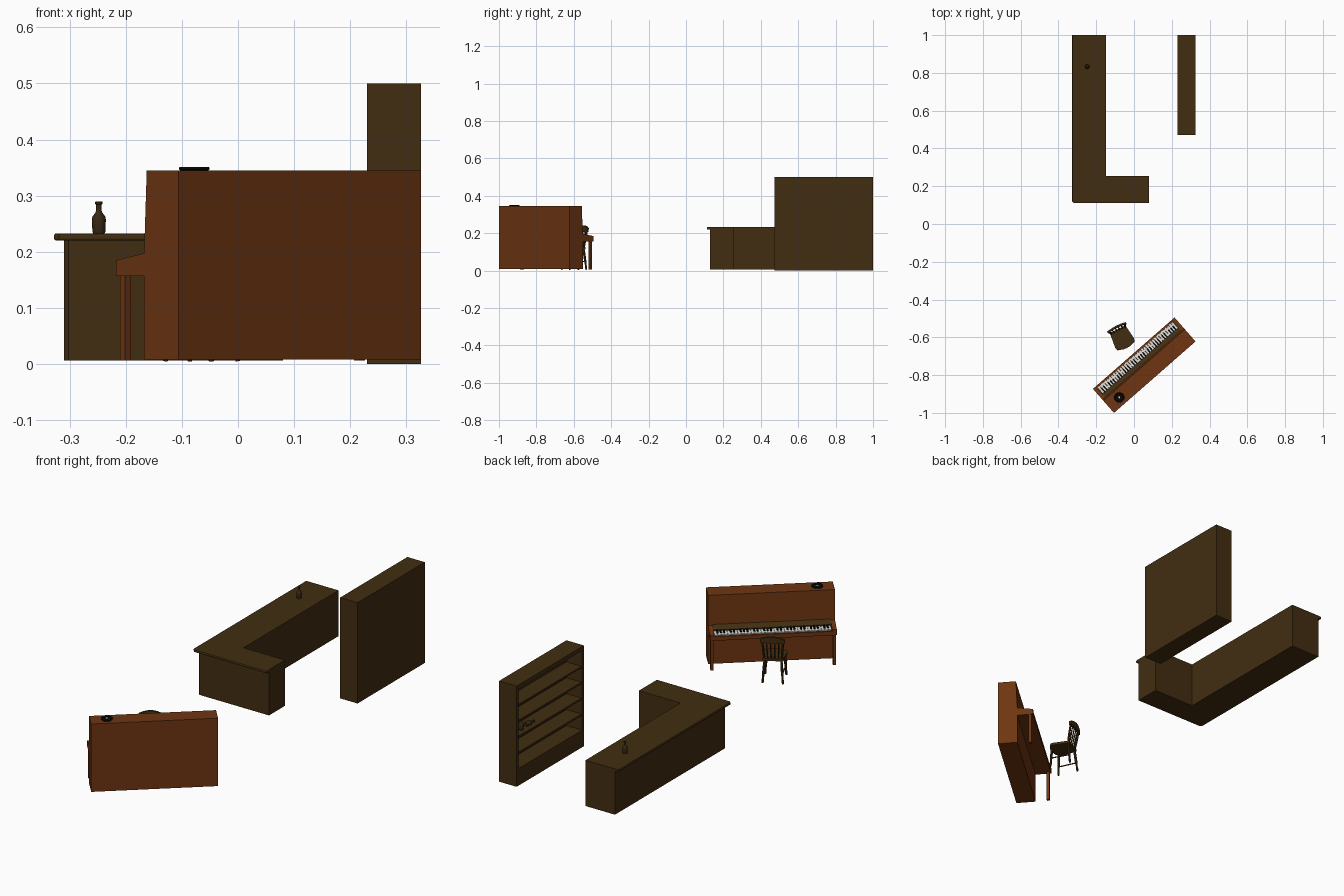
import bpy, bmesh, math
from mathutils import Matrix, Vector

if "Cube" in bpy.data.objects:
    bpy.data.objects.remove(bpy.data.objects["Cube"])


def material(name, rgb):
    m = bpy.data.materials.new(name)
    m.diffuse_color = (*rgb, 1)
    m.use_nodes = True
    m.node_tree.nodes["Principled BSDF"].inputs["Base Color"].default_value = m.diffuse_color
    return m


DARK = material("dark wood", (0.054, 0.027, 0.0056))
RED = material("red brown wood", (0.156, 0.036, 0.0056))
WHITE = material("ivory white", (0.75, 0.75, 0.72))
BLACK = material("black", (0.003, 0.003, 0.003))
GLASS = material("brown glass", (0.04, 0.02, 0.006))

PIANO = Matrix.Translation((-0.106, -1.0, 0)) @ Matrix.Rotation(math.radians(41.2), 4, 'Z')
CHAIR = Matrix.Translation((-0.065, -0.6, 0.005)) @ Matrix.Rotation(math.radians(27), 4, 'Z')
WORLD = Matrix.Identity(4)


def finish(bm, name, mat, frame=WORLD, smooth=False):
    bmesh.ops.recalc_face_normals(bm, faces=bm.faces)
    me = bpy.data.meshes.new(name)
    bm.to_mesh(me)
    bm.free()
    me.materials.append(mat)
    ob = bpy.data.objects.new(name, me)
    bpy.context.collection.objects.link(ob)
    ob.matrix_world = frame
    if smooth:
        bpy.ops.object.select_all(action='DESELECT')
        ob.select_set(True)
        bpy.context.view_layer.objects.active = ob
        bpy.ops.object.shade_smooth_by_angle(angle=math.radians(40))
    return ob


def add_box(bm, lo, hi):
    c = [(a + b) / 2 for a, b in zip(lo, hi)]
    s = [b - a for a, b in zip(lo, hi)]
    bmesh.ops.create_cube(bm, size=1, matrix=Matrix.Translation(c) @ Matrix.Diagonal((*s, 1)))


def boxes(name, mat, items, frame=WORLD):
    bm = bmesh.new()
    for lo, hi in items:
        add_box(bm, lo, hi)
    return finish(bm, name, mat, frame)


def add_prism(bm, points, offset):
    f = bm.faces.new([bm.verts.new(p) for p in points])
    r = bmesh.ops.extrude_face_region(bm, geom=[f])
    bmesh.ops.translate(bm, vec=offset, verts=[v for v in r['geom'] if isinstance(v, bmesh.types.BMVert)])


def add_lathe(bm, profile, base, top, sides=10):
    """Round part: profile of (radius, fraction along the axis from base to top)."""
    base, top = Vector(base), Vector(top)
    rot = (top - base).to_track_quat('Z', 'Y')
    rings = [[bm.verts.new(base.lerp(top, t) + rot @ Vector((r * math.cos(2 * math.pi * i / sides),
             r * math.sin(2 * math.pi * i / sides), 0))) for i in range(sides)] for r, t in profile]
    for a, b in zip(rings, rings[1:]):
        for i in range(sides):
            j = (i + 1) % sides
            bm.faces.new((a[i], a[j], b[j], b[i]))
    bm.faces.new(rings[0])
    bm.faces.new(rings[-1])


# Bar counter: L-shaped base with a small corner chamfer
bm = bmesh.new()
add_prism(bm, [(-0.31, 1, 0.006), (-0.31, 0.137, 0.006), (-0.302, 0.129, 0.006), (0.08, 0.129, 0.006),
               (0.08, 0.255, 0.006), (-0.148, 0.255, 0.006), (-0.148, 1, 0.006)], (0, 0, 0.214))
finish(bm, "counter_base", DARK)

# Counter top with a rounded lip on the outer sides
bm = bmesh.new()
add_prism(bm, [(-0.328, 1, 0.22), (-0.328, 0.12, 0.22), (-0.319, 0.111, 0.22), (0.08, 0.111, 0.22),
               (0.08, 0.255, 0.22), (-0.148, 0.255, 0.22), (-0.148, 1, 0.22)], (0, 0, 0.013))
outer = [e for e in bm.edges if abs(e.verts[0].co.z - e.verts[1].co.z) < 1e-5
         and all(v.co.x < -0.318 or v.co.y < 0.115 for v in e.verts)]
bmesh.ops.bevel(bm, geom=outer, offset=0.004, segments=2, affect='EDGES', profile=0.5)
finish(bm, "counter_top", DARK)

# Bottle shelf, open towards the counter
X0, X1, Y0, Y1 = 0.23, 0.326, 0.472, 1.0
parts = [((X0, Y0, 0), (X1, Y0 + 0.014, 0.5)), ((X0, Y1 - 0.014, 0), (X1, Y1, 0.5)),
         ((X1 - 0.01, Y0 + 0.014, 0), (X1, Y1 - 0.014, 0.5)),
         ((X0, Y0 + 0.014, 0), (X1 - 0.01, Y1 - 0.014, 0.085)),
         ((X0, Y0 + 0.014, 0.48), (X1 - 0.01, Y1 - 0.014, 0.5))]
for i in range(1, 5):
    z = 0.085 + 0.079 * i
    parts.append(((X0 + 0.004, Y0 + 0.014, z - 0.009), (X1 - 0.01, Y1 - 0.014, z)))
boxes("bottle_shelf", DARK, parts)

# Bottles: one on the counter, others on the shelf
BOTTLE = [(0.0105, 0), (0.0115, 0.05), (0.0125, 0.42), (0.0115, 0.52), (0.006, 0.65), (0.005, 0.7),
          (0.0048, 0.9), (0.0065, 0.91), (0.0065, 0.98), (0.005, 1)]
for name, a, b in (("counter_bottle", (-0.248, 0.833, 0.233), (-0.248, 0.833, 0.29)),
                   ("shelf_bottle", (0.265, 0.915, 0.243), (0.265, 0.915, 0.3)),
                   ("lying_bottle", (0.265, 0.88, 0.2555), (0.255, 0.825, 0.2555))):
    bm = bmesh.new()
    add_lathe(bm, BOTTLE, a, b, 12)
    finish(bm, name, GLASS, smooth=True)

# Piano cabinet: side profile drawn along its length (local x = length, y = towards player)
L = 0.574
bm = bmesh.new()
add_prism(bm, [(0, 0, 0.008), (0, 0.093, 0.008), (0, 0.093, 0.2), (0, 0.086, 0.345), (0, 0, 0.345)], (L, 0, 0))
finish(bm, "piano_cabinet", RED, PIANO)

# Key bed, front rail and cheeks
boxes("piano_key_bed", RED, [((0.02, 0.093, 0.157), (L - 0.02, 0.169, 0.17)),
                             ((0.02, 0.16, 0.17), (L - 0.02, 0.169, 0.177))], PIANO)
bm = bmesh.new()
for u in (0, L - 0.02):
    add_prism(bm, [(u, 0.09, 0.157), (u, 0.169, 0.157), (u, 0.169, 0.185), (u, 0.09, 0.198)], (0.02, 0, 0))
finish(bm, "piano_cheeks", RED, PIANO)

# Dark fall board behind the keys
bm = bmesh.new()
add_prism(bm, [(0.02, 0.09, 0.17), (0.02, 0.116, 0.17), (0.02, 0.116, 0.186), (0.02, 0.09, 0.205)], (L - 0.04, 0, 0))
finish(bm, "piano_fall_board", DARK, PIANO)

# Front legs
boxes("piano_legs", RED, [((u, 0.148, 0.006), (u + 0.014, 0.162, 0.157)) for u in (0.003, L - 0.017)], PIANO)

# Keys: five octaves of white keys, black keys in groups of two and three
N = 35
pitch = (L - 0.044) / N
boxes("white_keys", WHITE, [((0.022 + i * pitch + 0.0006, 0.114, 0.17), (0.022 + (i + 1) * pitch - 0.0006, 0.159, 0.181))
                            for i in range(N)], PIANO)
boxes("black_keys", BLACK, [((0.022 + (i + 1) * pitch - 0.004, 0.116, 0.18), (0.022 + (i + 1) * pitch + 0.004, 0.142, 0.187))
                            for i in range(N - 1) if i % 7 not in (2, 6)], PIANO)

# Black dish with a white centre on the piano lid
bm = bmesh.new()
add_lathe(bm, [(0.025, 0), (0.0275, 0.4), (0.0265, 1), (0.022, 1), (0.019, 0.6)],
          (-0.078, -0.918, 0.345), (-0.078, -0.918, 0.351), 16)
finish(bm, "black_dish", BLACK)
bm = bmesh.new()
add_lathe(bm, [(0.005, 0), (0.005, 1)], (-0.078, -0.918, 0.348), (-0.078, -0.918, 0.3505), 10)
finish(bm, "dish_centre", WHITE)

# Chair seat, rounded at the front (local +y = backrest side)
bm = bmesh.new()
front = [(0.056 * math.cos(a), -0.035 - 0.028 * math.sin(a)) for a in (math.pi * i / 8 for i in range(9))]
add_prism(bm, [(0.046, 0.048, 0.109)] + [(x, y, 0.109) for x, y in front] + [(-0.046, 0.048, 0.109)], (0, 0, 0.012))
finish(bm, "chair_seat", DARK, CHAIR)

# Turned chair legs and stretchers
bm = bmesh.new()
LEG = [(0.0045, 0), (0.006, 0.15), (0.0045, 0.22), (0.0065, 0.5), (0.0065, 0.8), (0.005, 1)]
for s in (-1, 1):
    add_lathe(bm, LEG, (0.048 * s, -0.048, 0), (0.042 * s, -0.042, 0.11), 8)
    add_lathe(bm, LEG, (0.046 * s, 0.052, 0), (0.038 * s, 0.04, 0.11), 8)
    add_lathe(bm, [(0.003, 0), (0.003, 1)], (0.046 * s, -0.046, 0.045), (0.043 * s, 0.047, 0.045), 6)
finish(bm, "chair_legs", DARK, CHAIR, True)

# Backrest posts, spindles and curved top rail
bm = bmesh.new()
for i in range(6):
    x = -0.044 + 0.0176 * i
    r = 0.0055 if i in (0, 5) else 0.0035
    bow = 0.006 * (1 - (x / 0.05) ** 2)
    add_lathe(bm, [(r * 0.8, 0), (r, 0.4), (r * 0.8, 1)], (x * 0.92, 0.04, 0.118), (x * 1.08, 0.056 + bow, 0.215), 8)
finish(bm, "chair_spindles", DARK, CHAIR, True)
bm = bmesh.new()
xs = [-0.056 + 0.014 * i for i in range(9)]
arc = [(x, 0.05 + 0.006 * (1 - (x / 0.056) ** 2)) for x in xs]
tops = [0.222 + 0.014 * (1 - (x / 0.056) ** 2) for x in xs]
rows = [[bm.verts.new((x, y + dy, t if up else 0.203)) for (x, y), t in zip(arc, tops)]
        for dy, up in ((0, 0), (0.01, 0), (0.012, 1), (0.002, 1))]
for k in range(4):
    a, b = rows[k], rows[(k + 1) % 4]
    for i in range(8):
        bm.faces.new((a[i], a[i + 1], b[i + 1], b[i]))
for e in (0, 8):
    bm.faces.new([r[e] for r in rows])
finish(bm, "chair_top_rail", DARK, CHAIR)
